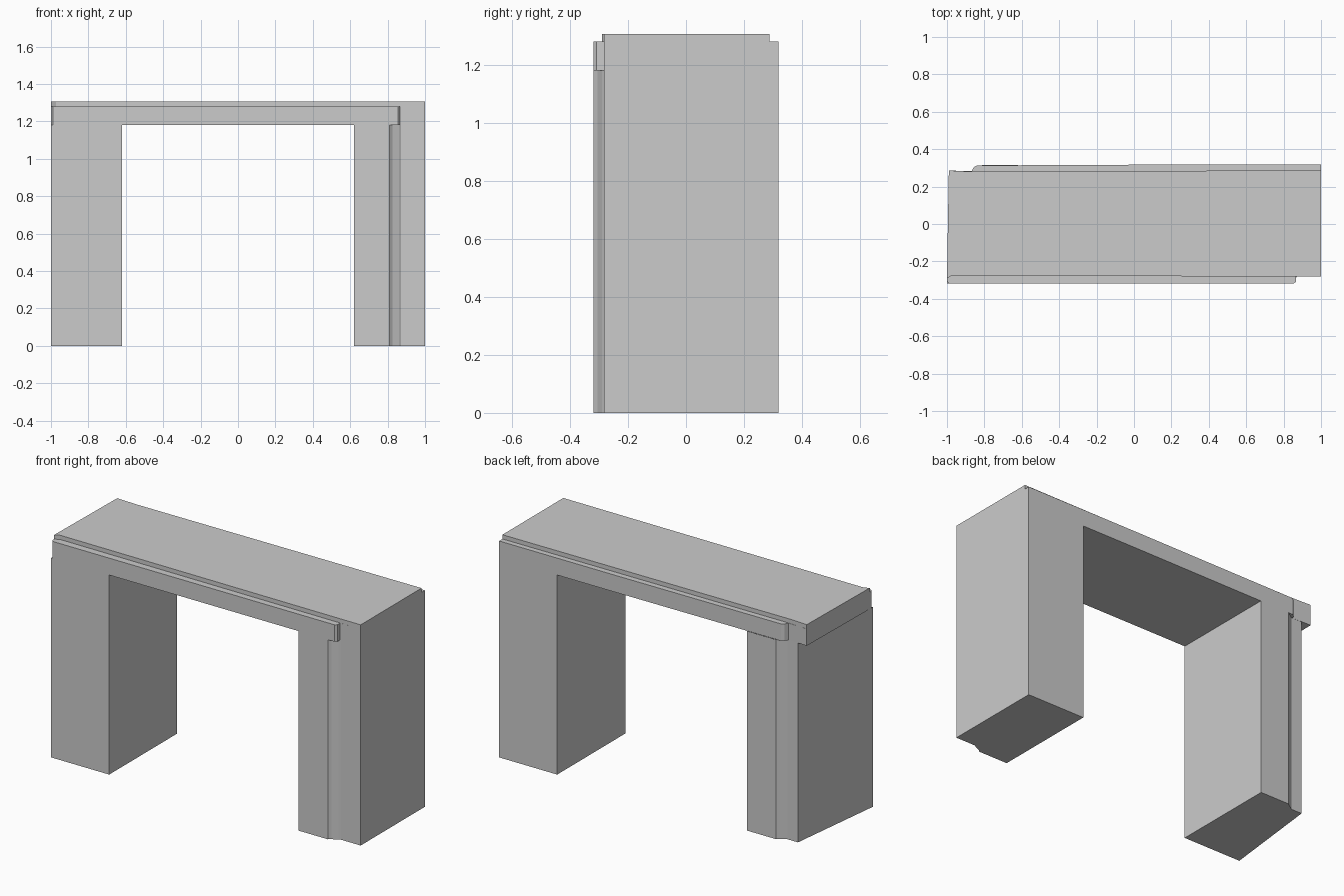
import bpy, bmesh

if "Cube" in bpy.data.objects:
    bpy.data.objects.remove(bpy.data.objects["Cube"])


def prism(name, outline, z0, z1, cap_top=True):
    """Extrude a counter-clockwise plan outline between two heights."""
    bm = bmesh.new()
    low = [bm.verts.new((x, y, z0)) for x, y in outline]
    high = [bm.verts.new((x, y, z1)) for x, y in outline]
    n = len(outline)
    for i in range(n):
        j = (i + 1) % n
        bm.faces.new((low[i], low[j], high[j], high[i]))
    bm.faces.new(low[::-1])
    if cap_top:
        bm.faces.new(high)
    mesh = bpy.data.meshes.new(name)
    bm.to_mesh(mesh)
    bm.free()
    obj = bpy.data.objects.new(name, mesh)
    bpy.context.collection.objects.link(obj)
    return obj


# Legs: each has a shallow slanted step at one outer corner
LEG_TOP = 1.18
prism("right_leg", [(0.62, -0.318), (0.81, -0.318), (0.825, -0.305), (0.86, -0.29),
                    (0.872, -0.282), (1.0, -0.282), (1.0, 0.318), (0.62, 0.318)],
      0, LEG_TOP, cap_top=False)
prism("left_leg", [(-1.0, -0.318), (-0.62, -0.318), (-0.62, 0.316), (-0.81, 0.316),
                   (-0.825, 0.305), (-0.86, 0.282), (-0.93, 0.282)],
      0, LEG_TOP, cap_top=False)

# Lintel: spans both legs, with abrupt rounded ends on its front and back lips
prism("lintel", [(-1.0, -0.305), (-0.99, -0.318), (0.855, -0.318), (0.866, -0.308),
                 (0.866, -0.282), (1.0, -0.282), (1.0, 0.318), (0.23, 0.318),
                 (-0.84, 0.313), (-0.857, 0.303), (-0.868, 0.282), (-0.99, 0.286)],
      LEG_TOP, 1.28)

# Top slab: slightly narrower than the lintel, leaving the two ledges
prism("top_slab", [(-1.0, -0.29), (-0.972, -0.275), (1.0, -0.282),
                   (1.0, 0.287), (-0.87, 0.28), (-0.99, 0.286)],
      1.28, 1.305)
